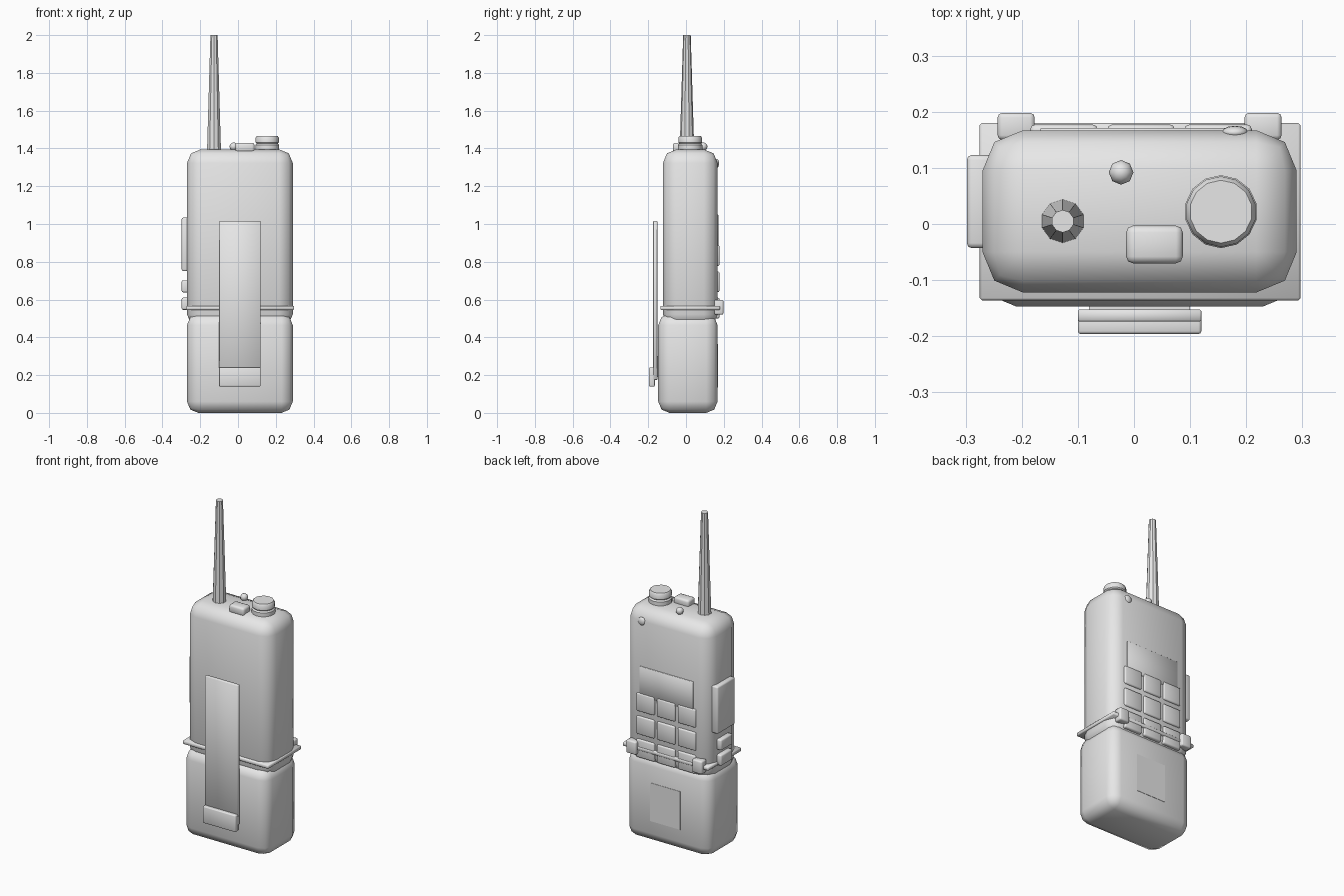
import bpy, bmesh, math
from mathutils import Matrix

cube = bpy.data.objects.get("Cube")
if cube:
    bpy.data.objects.remove(cube, do_unlink=True)

grey = bpy.data.materials.new("plain_grey")
grey.use_nodes = True
grey.diffuse_color = (0.8, 0.8, 0.8, 1)
grey.node_tree.nodes["Principled BSDF"].inputs["Base Color"].default_value = (0.8, 0.8, 0.8, 1)


def finish(name, bm, angle=40):
    bmesh.ops.recalc_face_normals(bm, faces=bm.faces)
    mesh = bpy.data.meshes.new(name)
    bm.to_mesh(mesh)
    bm.free()
    mesh.materials.append(grey)
    obj = bpy.data.objects.new(name, mesh)
    bpy.context.collection.objects.link(obj)
    bpy.ops.object.select_all(action='DESELECT')
    obj.select_set(True)
    bpy.context.view_layer.objects.active = obj
    bpy.ops.object.shade_smooth_by_angle(angle=math.radians(angle))
    return obj


def box(name, x, y, z, bevel=0.0, segments=2):
    """Box from (min, max) ranges with rounded edges."""
    bm = bmesh.new()
    bmesh.ops.create_cube(bm, size=1)
    for v in bm.verts:
        for i, (lo, hi) in enumerate((x, y, z)):
            v.co[i] = hi if v.co[i] > 0 else lo
    if bevel:
        bmesh.ops.bevel(bm, geom=bm.edges[:], offset=bevel, segments=segments,
                        profile=0.5, affect='EDGES')
    return finish(name, bm, 50)


def lathe(name, cx, cy, profile, sides, angle=25):
    """Closed turned solid from (radius, z) pairs."""
    bm = bmesh.new()
    rings = []
    for r, z in profile:
        rings.append([bm.verts.new((cx + r * math.cos(math.tau * (i + 0.5) / sides),
                                    cy + r * math.sin(math.tau * (i + 0.5) / sides), z))
                      for i in range(sides)])
    for a, b in zip(rings, rings[1:]):
        for i in range(sides):
            j = (i + 1) % sides
            bm.faces.new((a[i], a[j], b[j], b[i]))
    bm.faces.new(rings[0])
    bm.faces.new(rings[-1])
    return finish(name, bm, angle)


# Housing, battery and the band between them
box("upper_housing", (-0.27, 0.29), (-0.122, 0.167), (0.45, 1.395), 0.072)
box("battery_pack", (-0.27, 0.29), (-0.147, 0.167), (0, 0.525), 0.06)
box("band", (-0.275, 0.297), (-0.136, 0.18), (0.545, 0.567), 0.004, 1)
for side, x in (("right", -0.21), ("left", 0.23)):
    box("band_tab_" + side, (x - 0.033, x + 0.033), (0.15, 0.198), (0.52, 0.598), 0.008)

# Belt clip
box("belt_clip", (-0.1, 0.12), (-0.174, -0.152), (0.175, 1.016), 0.003, 1)
box("belt_clip_foot", (-0.1, 0.12), (-0.196, -0.165), (0.14, 0.24), 0.005)
box("belt_clip_mount", (-0.08, 0.1), (-0.155, -0.14), (0.19, 0.3))

# Side buttons
box("talk_button", (-0.298, -0.25), (-0.043, 0.123), (0.75, 1.034), 0.009)
for name, z in (("upper", 0.67), ("lower", 0.578)):
    box("side_button_" + name, (-0.298, -0.25), (-0.02, 0.09), (z - 0.032, z + 0.032), 0.008)

# Screen, keypad, label and speaker dot on the back
box("screen", (-0.167, 0.19), (0.15, 0.1715), (0.87, 1.05), 0.002, 1)
for row in range(3):
    for col in range(3):
        x, z = 0.0125 + 0.1375 * (col - 1), 0.555 + 0.139 * row
        box(f"key_{row}_{col}", (x - 0.06, x + 0.06), (0.14, 0.177),
            (z - 0.055, z + 0.055), 0.008)
box("label_plate", (-0.08, 0.12), (0.16, 0.169), (0.135, 0.365))
bm = bmesh.new()
bmesh.ops.create_uvsphere(bm, u_segments=12, v_segments=8, radius=0.024,
                          matrix=Matrix.Translation((0.18, 0.163, 1.32))
                          @ Matrix.Diagonal((1, 0.5, 1, 1)))
finish("speaker_dot", bm, 60)

# Controls on top
lathe("antenna", -0.127, 0.005, [(0.039, 1.38), (0.02, 2.0)], 10)
lathe("volume_knob", 0.155, 0.022,
      [(0.065, 1.38), (0.065, 1.418), (0.058, 1.426), (0.063, 1.432),
       (0.063, 1.456), (0.056, 1.467)], 14, 35)
box("top_button", (-0.014, 0.087), (-0.07, -0.003), (1.38, 1.43), 0.012)
bm = bmesh.new()
bmesh.ops.create_uvsphere(bm, u_segments=8, v_segments=6, radius=0.022,
                          matrix=Matrix.Translation((-0.023, 0.092, 1.41)))
finish("indicator_light", bm, 60)
